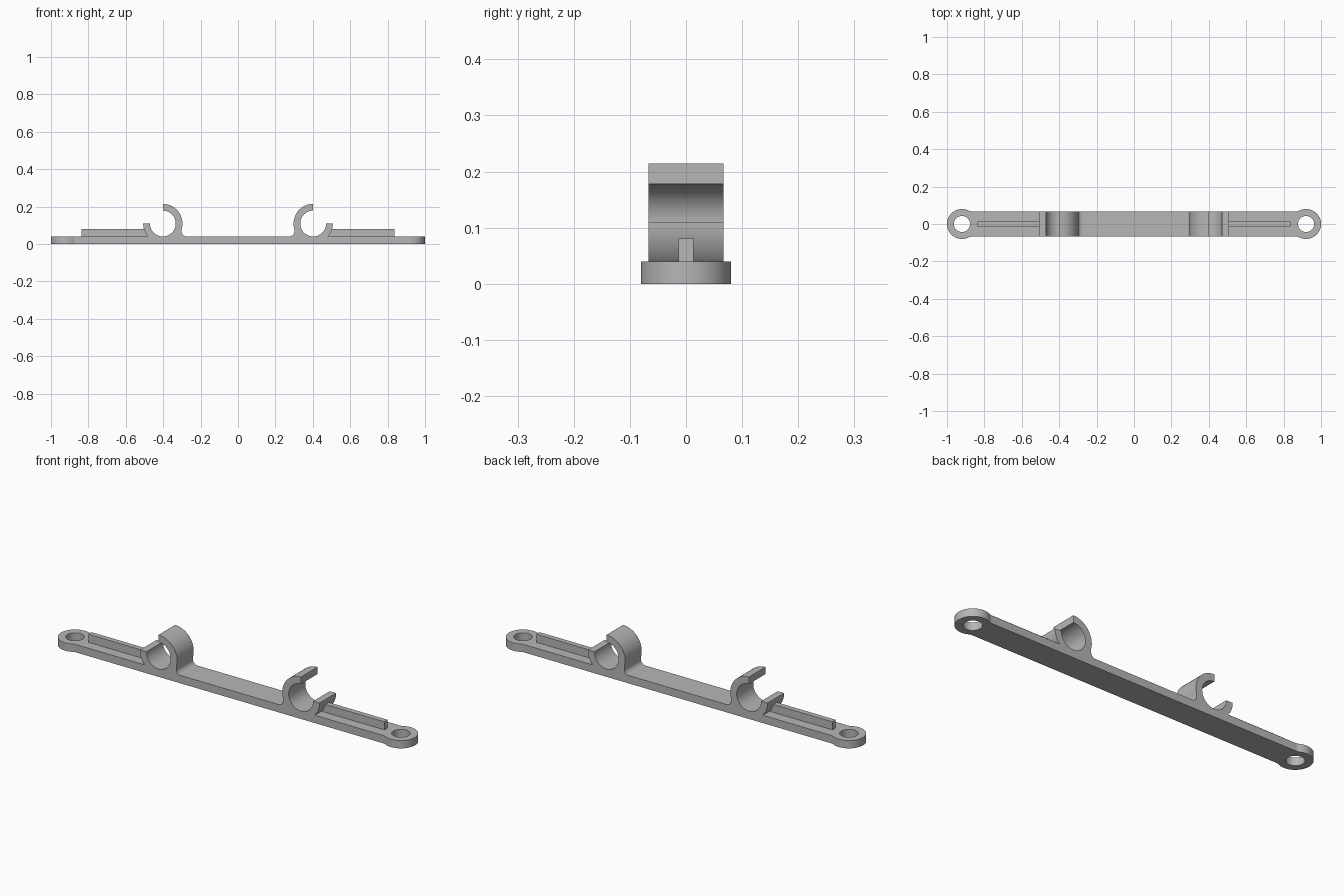
import bpy
import bmesh
from math import sin, cos, radians, degrees, sqrt, atan2
from mathutils import Matrix

cube = bpy.data.objects.get("Cube")
if cube:
    bpy.data.objects.remove(cube, do_unlink=True)

grey = bpy.data.materials.new("plain grey")
grey.use_nodes = True
COLOUR = (0.47, 0.47, 0.47, 1)
grey.diffuse_color = COLOUR
grey.node_tree.nodes["Principled BSDF"].inputs["Base Color"].default_value = COLOUR

THICK, HALF_W = 0.04, 0.067
EYE_X, EYE_R, HOLE_R = 0.92, 0.08, 0.043


def arc(cx, cy, r, start, end, n):
    """Points on an arc, angles in degrees."""
    angles = [radians(start + (end - start) * i / n) for i in range(n + 1)]
    return [(cx + r * cos(a), cy + r * sin(a)) for a in angles]


def extrude(name, loops, low, high, upright=False):
    """Fill closed outlines (inner ones become holes) and give them depth."""
    curve = bpy.data.curves.new(name, "CURVE")
    curve.dimensions = "2D"
    curve.fill_mode = "BOTH"
    curve.extrude = (high - low) / 2
    for loop in loops:
        spline = curve.splines.new("POLY")
        spline.points.add(len(loop) - 1)
        for point, (x, y) in zip(spline.points, loop):
            point.co = (x, y, 0, 1)
        spline.use_cyclic_u = True
    temp = bpy.data.objects.new(name + "_outline", curve)
    bpy.context.collection.objects.link(temp)
    bpy.context.view_layer.update()
    graph = bpy.context.evaluated_depsgraph_get()
    mesh = bpy.data.meshes.new_from_object(temp.evaluated_get(graph))
    bpy.data.objects.remove(temp, do_unlink=True)

    bm = bmesh.new()
    bm.from_mesh(mesh)
    bmesh.ops.translate(bm, vec=(0, 0, (low + high) / 2), verts=bm.verts)
    if upright:
        bm.transform(Matrix.Rotation(radians(90), 4, "X"))
    bmesh.ops.remove_doubles(bm, verts=bm.verts, dist=0.0001)
    bmesh.ops.recalc_face_normals(bm, faces=bm.faces)
    bm.to_mesh(mesh)
    bm.free()
    mesh.name = name
    mesh.materials.clear()
    mesh.materials.append(grey)
    obj = bpy.data.objects.new(name, mesh)
    bpy.context.collection.objects.link(obj)
    bpy.ops.object.select_all(action="DESELECT")
    obj.select_set(True)
    bpy.context.view_layer.objects.active = obj
    bpy.ops.object.shade_smooth_by_angle(angle=radians(30))
    return obj


# Base bar with round eyelets blended into its ends
FILLET = 0.04
fy = HALF_W + FILLET
fx = EYE_X - sqrt((EYE_R + FILLET) ** 2 - fy ** 2)
meet = degrees(atan2(fy, fx - EYE_X))
quarter = (arc(EYE_X, 0, EYE_R, 0, meet, 28)
           + arc(fx, fy, FILLET, meet - 180, -90, 6)[1:])
half = quarter + [(-x, y) for x, y in reversed(quarter)]
outline = half + [(x, -y) for x, y in reversed(half[1:-1])]
holes = [arc(s * EYE_X, 0, HOLE_R, 0, 352.5, 47) for s in (1, -1)]
extrude("base_bar", [outline] + holes, 0, THICK)

# Open hook clip, read counter-clockwise from the tip of the hook
CX, CZ, OUTER, INNER = 0.402, 0.109, 0.105, 0.069
FOOT = 0.03
clip = (arc(CX, CZ, OUTER, 90, 196, 30)
        + arc(0.276, THICK + 0.025, 0.025, 0, -90, 8)
        + [(0.276, FOOT), (0.47, FOOT)]
        + arc(CX, CZ, OUTER, -41, 0, 12)
        + arc(CX, CZ, INNER, 0, -270, 64))

# Narrow stiffening rib running from the clip lip towards the eyelet
rib = [(0.47, FOOT), (0.836, FOOT), (0.836, 0.081), (0.49, 0.081)]

for side, sign in (("left", 1), ("right", -1)):
    for part, profile, depth in (("clip", clip, HALF_W), ("rib", rib, 0.0135)):
        points = [(sign * x, z) for x, z in profile]
        extrude(f"{side}_{part}", [points], -depth, depth, upright=True)
